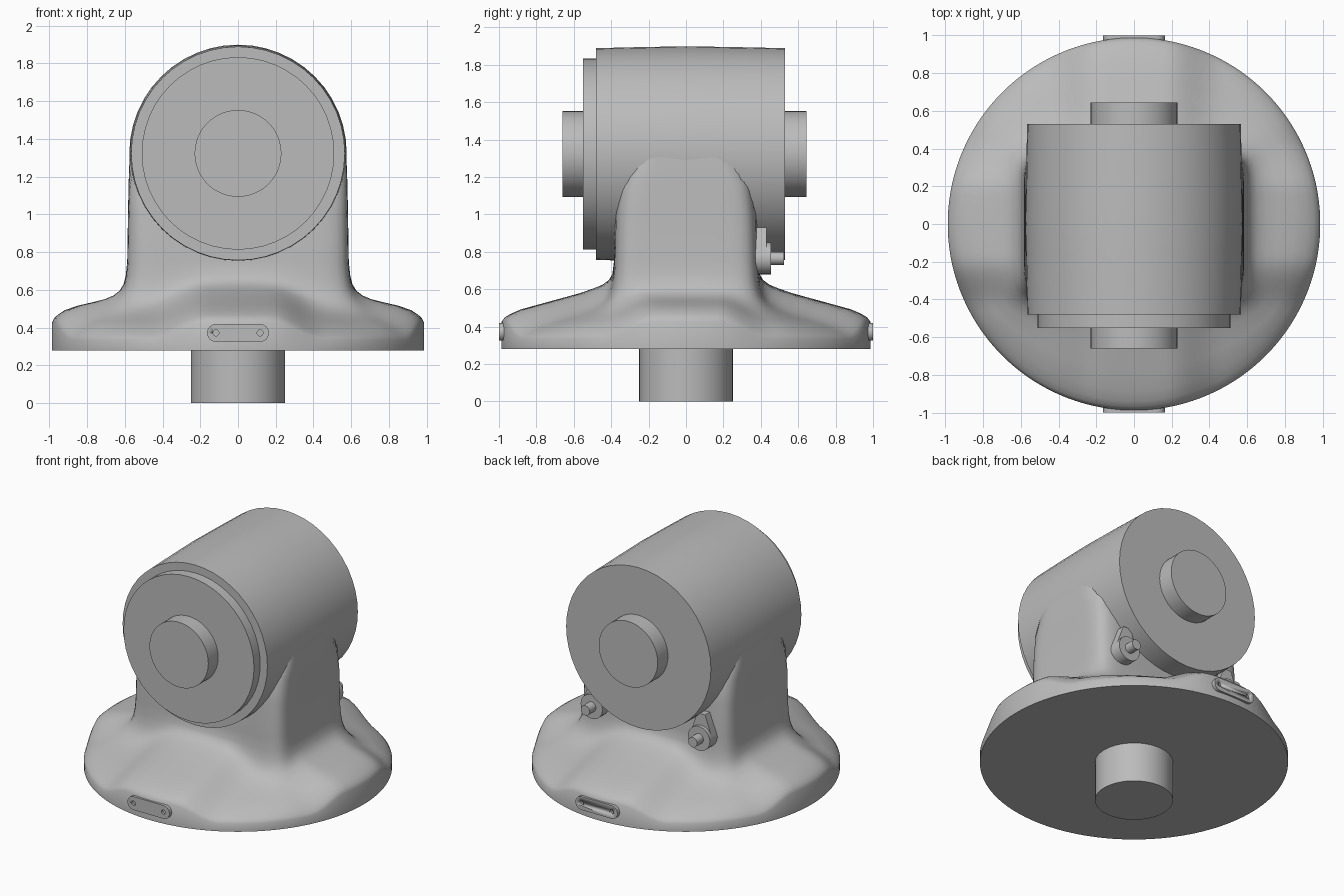
import bpy, bmesh, math
from mathutils import Matrix, Vector

cube = bpy.data.objects.get("Cube")
if cube:
    bpy.data.objects.remove(cube, do_unlink=True)

grey = bpy.data.materials.new("cast grey")
grey.use_nodes = True
COLOUR = (0.5, 0.5, 0.5, 1)
grey.diffuse_color = COLOUR
grey.node_tree.nodes["Principled BSDF"].inputs["Base Color"].default_value = COLOUR


def finish(name, bm, angle=35):
    bmesh.ops.recalc_face_normals(bm, faces=bm.faces)
    mesh = bpy.data.meshes.new(name)
    bm.to_mesh(mesh)
    bm.free()
    mesh.materials.append(grey)
    obj = bpy.data.objects.new(name, mesh)
    bpy.context.collection.objects.link(obj)
    bpy.ops.object.select_all(action='DESELECT')
    obj.select_set(True)
    bpy.context.view_layer.objects.active = obj
    bpy.ops.object.shade_smooth_by_angle(angle=math.radians(angle))
    return obj


def skin(name, rings, angle=35):
    """Join rings of points into a closed, capped surface."""
    bm = bmesh.new()
    loops = [[bm.verts.new(p) for p in ring] for ring in rings]
    n = len(loops[0])
    for a, b in zip(loops, loops[1:]):
        for i in range(n):
            j = (i + 1) % n
            bm.faces.new((a[i], a[j], b[j], b[i]))
    bm.faces.new(loops[0])
    bm.faces.new(loops[-1])
    return finish(name, bm, angle)


def turned(name, profile, x=0, z=0, n=48):
    """Lathe (y, radius) pairs around an axis parallel to y."""
    turns = [2 * math.pi * i / n for i in range(n)]
    return skin(name, [[(x + r * math.cos(t), y, z + r * math.sin(t)) for t in turns]
                       for y, r in profile])


def plate(name, outline, y0, y1):
    """Extrude an (x, z) outline along y."""
    return skin(name, [[(x, y, z) for x, z in outline] for y in (y0, y1)])


def smoothstep(lo, hi, v):
    t = min(max((v - lo) / (hi - lo), 0), 1)
    return t * t * (3 - 2 * t)


def column_radius(a, hx, hy, power=9):
    return (abs(math.cos(a) / hx) ** power + abs(math.sin(a) / hy) ** power) ** (-1 / power)


# Cast pedestal: round flange with four ridges, blended into a boxy column
N = 128
ANGLES = [2 * math.pi * (i + 0.5) / N for i in range(N)]
RIM = 0.987
# spread from column to rim, height, valley depth, extra height on the front and back ridges
FLANGE = [(1, 0.28, 0, 0), (1, 0.425, 0.09, 0), (0.97, 0.45, 0.095, 0),
          (0.92, 0.468, 0.095, 0), (0.83, 0.492, 0.09, 0), (0.65, 0.517, 0.085, 0.005),
          (0.45, 0.535, 0.08, 0.02), (0.3, 0.55, 0.07, 0.03), (0.18, 0.57, 0.06, 0.035),
          (0.1, 0.595, 0.05, 0.03), (0.045, 0.63, 0.03, 0.02), (0.015, 0.68, 0.01, 0)]
COLUMN = [(0.75, 0.587, 0.385), (1.0, 0.583, 0.38), (1.15, 0.58, 0.36),
          (1.25, 0.577, 0.32), (1.34, 0.57, 0.26)]
rings = []
for s, height, drop, extra in FLANGE:
    ring = []
    for a in ANGLES:
        r = column_radius(a, 0.588, 0.385) * (1 - s) + RIM * s
        x, y = r * math.cos(a), r * math.sin(a)
        valley = smoothstep(0.18, 0.45, min(abs(x), abs(y)))
        ring.append((x, y, height - drop * valley + extra * math.sin(a) ** 2))
    rings.append(ring)
for z, hx, hy in COLUMN:
    ring = []
    for a in ANGLES:
        r = column_radius(a, hx, hy)
        ring.append((r * math.cos(a), r * math.sin(a), z))
    rings.append(ring)
skin("pedestal", rings, 50)

# Slightly barrelled housing with its front cover and shaft ends
AXIS = 1.323
turned("housing", [(-0.48, 0.566), (-0.24, 0.572), (0, 0.576), (0.26, 0.572), (0.53, 0.566)], z=AXIS)
turned("front_cover", [(-0.55, 0.51), (-0.47, 0.51)], z=AXIS)
turned("front_shaft", [(-0.66, 0.23), (-0.54, 0.23)], z=AXIS)
turned("back_shaft", [(0.52, 0.23), (0.645, 0.23)], z=AXIS)

# Vertical shaft under the flange
bm = bmesh.new()
bmesh.ops.create_cone(bm, cap_ends=True, segments=48, radius1=0.25, radius2=0.25, depth=0.3,
                      matrix=Matrix.Translation((0, 0, 0.15)))
finish("bottom_shaft", bm)

# Rounded name plates with recessed screw holes, front and back
slot = []
for side in (1, -1):
    for k in range(13):
        t = math.pi * k / 12 - math.pi / 2
        slot.append((side * (0.117 + 0.047 * math.cos(t)), 0.372 + side * 0.047 * math.sin(t)))
for side, label in ((-1, "front"), (1, "back")):
    badge = plate(label + "_plate", slot, side * 0.95, side * 1.0)
    for x in (-0.117, 0.117):
        hole = turned("hole_cutter", [(side * 0.985, 0.016), (side * 1.02, 0.016)], x, 0.372, 16)
        hole.hide_render = True
        hole.hide_set(True)
        cut = badge.modifiers.new("screw_hole", 'BOOLEAN')
        cut.operation = 'DIFFERENCE'
        cut.object = hole
        cut.solver = 'EXACT'
    bpy.context.view_layer.objects.active = badge
    for mod in list(badge.modifiers):
        bpy.ops.object.modifier_apply(modifier=mod.name)
for obj in [o for o in bpy.data.objects if o.name.startswith("hole_cutter")]:
    bpy.data.objects.remove(obj, do_unlink=True)

# Terminal lugs at the back: pointed tab, round boss and pin
for side, label in ((1, "left"), (-1, "right")):
    cx, cz = side * 0.42, 0.765
    tab = [(cx + 0.085 * math.cos(t), cz + 0.085 * math.sin(t))
           for t in [math.pi * (0.9 + 1.2 * k / 16) for k in range(17)]]
    tab += [(cx + 0.03, 0.93), (cx - 0.03, 0.93)]
    plate(label + "_lug_tab", tab, 0.35, 0.43)
    turned(label + "_lug_boss", [(0.36, 0.085), (0.455, 0.085)], cx, cz, 32)
    turned(label + "_lug_pin", [(0.44, 0.035), (0.525, 0.035)], cx, cz, 20)
